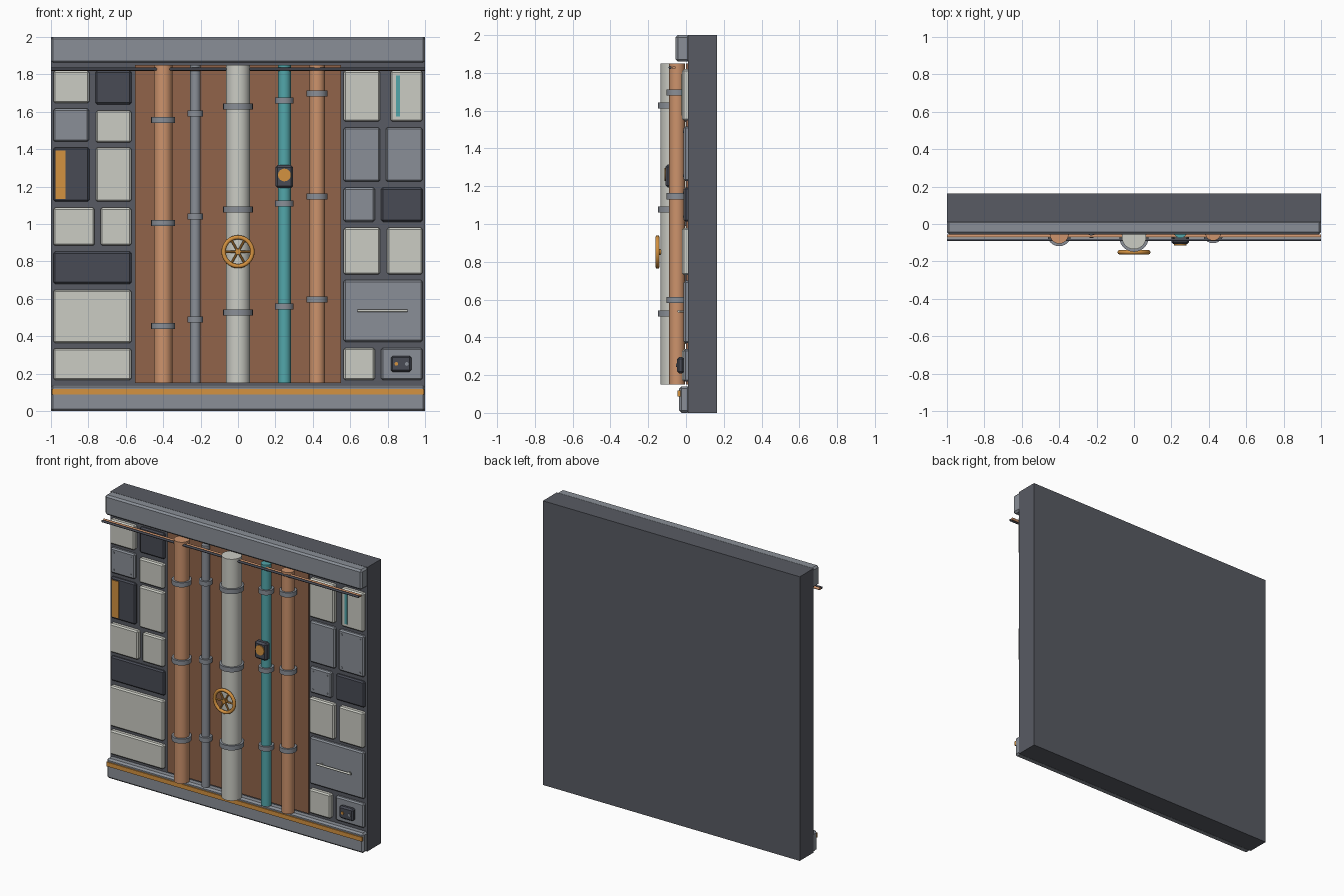
import bpy, bmesh, math
from mathutils import Matrix, Vector

if "Cube" in bpy.data.objects:
    bpy.data.objects.remove(bpy.data.objects["Cube"])


def material(name, rgb):
    m = bpy.data.materials.new(name)
    lin = [((c / 255 + 0.055) / 1.055) ** 2.4 for c in rgb]
    m.diffuse_color = (*lin, 1)
    m.use_nodes = True
    m.node_tree.nodes["Principled BSDF"].inputs["Base Color"].default_value = m.diffuse_color
    return m


LIGHT = material("off_white", (203, 204, 196))
GRAY = material("mid_gray", (138, 143, 151))
DARK = material("dark_slate", (72, 75, 85))
FRAME = material("frame_gray", (88, 91, 99))
COPPER = material("copper", (205, 147, 108))
BROWN = material("brown_backing", (145, 100, 74))
ORANGE = material("orange", (212, 146, 64))
TEAL = material("teal", (82, 166, 170))


def finish(bm, name, mat, smooth=False):
    me = bpy.data.meshes.new(name)
    bm.to_mesh(me)
    bm.free()
    me.materials.append(mat)
    ob = bpy.data.objects.new(name, me)
    bpy.context.collection.objects.link(ob)
    if smooth:
        bpy.ops.object.select_all(action='DESELECT')
        ob.select_set(True)
        bpy.context.view_layer.objects.active = ob
        bpy.ops.object.shade_smooth_by_angle(angle=math.radians(40))
    return ob


def box(name, mat, x, y, z, bevel=0):
    """Box from (min, max) ranges, optional chamfer."""
    bm = bmesh.new()
    bmesh.ops.create_cube(bm, size=1)
    for v in bm.verts:
        v.co = [(r[0] + r[1]) / 2 + c * (r[1] - r[0]) for r, c in zip((x, y, z), v.co)]
    if bevel:
        bmesh.ops.bevel(bm, geom=bm.edges[:], offset=bevel, segments=1, affect='EDGES')
    return finish(bm, name, mat)


def rod(name, mat, a, b, r, sides=24):
    """Capped cylinder between two points."""
    a, b = Vector(a), Vector(b)
    d = b - a
    mtx = Matrix.Translation((a + b) / 2) @ d.to_track_quat('Z', 'Y').to_matrix().to_4x4()
    bm = bmesh.new()
    bmesh.ops.create_cone(bm, cap_ends=True, segments=sides, radius1=r, radius2=r,
                          depth=d.length, matrix=mtx)
    return finish(bm, name, mat, True)


# Wall slab, backing and beams
box("wall_slab", FRAME, (-1, 1), (0.01, 0.163), (0, 2))
box("pipe_backing", BROWN, (-0.55, 0.55), (0.0, 0.02), (0.15, 1.85))
box("top_beam", GRAY, (-1, 1), (-0.055, 0.02), (1.86, 2), 0.012)
box("bottom_beam", GRAY, (-1, 1), (-0.036, 0.02), (0, 0.14), 0.012)
box("bottom_stripe", ORANGE, (-0.995, 0.995), (-0.044, -0.03), (0.088, 0.118))

# Wall panels: x0, x1, z0, z1 per colour
FRONT = {LIGHT: -0.02, GRAY: -0.012, DARK: -0.008}
L, R, ML, MR = -0.987, -0.57, 0.565, 0.987
panels = {
    LIGHT: [(L, -0.795, 1.647, 1.82), (-0.76, R, 1.435, 1.607), (-0.76, R, 1.12, 1.41),
            (L, -0.767, 0.884, 1.087), (-0.735, R, 0.884, 1.087), (L, R, 0.364, 0.648),
            (L, R, 0.166, 0.335), (ML, 0.76, 1.548, 1.82), (0.815, MR, 1.548, 1.82),
            (ML, 0.76, 0.73, 0.98), (0.797, MR, 0.73, 0.98), (ML, 0.732, 0.166, 0.337)],
    GRAY: [(L, -0.797, 1.44, 1.617), (ML, 0.76, 1.227, 1.516), (0.79, MR, 1.227, 1.516),
           (ML, 0.732, 1.012, 1.194), (ML, MR, 0.37, 0.70), (0.765, MR, 0.166, 0.337)],
    DARK: [(-0.762, R, 1.64, 1.82), (L, -0.795, 1.12, 1.41), (L, R, 0.68, 0.852),
           (0.765, MR, 1.012, 1.194)],
}
for mat, items in panels.items():
    for i, (x0, x1, z0, z1) in enumerate(items):
        box(f"{mat.name}_panel_{i}", mat, (x0, x1), (FRONT[mat], 0.02), (z0, z1), 0.009)

# Rivets on some gray panels
for p in (0, 2, 3):
    x0, x1, z0, z1 = panels[GRAY][p]
    for x in (x0 + 0.028, x1 - 0.028):
        for z in (z0 + 0.028, z1 - 0.028):
            rod("rivet", GRAY, (x, -0.01, z), (x, -0.016, z), 0.006, 8)

# Panel details: stripes, handle, switch box
box("orange_panel_stripe", ORANGE, (-0.977, -0.922), (-0.013, -0.006), (1.135, 1.393))
box("teal_panel_stripe", TEAL, (0.845, 0.867), (-0.025, -0.018), (1.575, 1.793))
rod("handle_bar", LIGHT, (0.64, -0.038, 0.537), (0.907, -0.038, 0.537), 0.007, 12)
for x in (0.665, 0.882):
    rod("handle_post", LIGHT, (x, -0.01, 0.537), (x, -0.038, 0.537), 0.005, 8)
box("switch_box", DARK, (0.817, 0.927), (-0.047, -0.01), (0.209, 0.295), 0.01)
for x, mat in ((0.847, ORANGE), (0.902, GRAY)):
    rod("switch_button", mat, (x, -0.04, 0.252), (x, -0.053, 0.252), 0.01, 12)

# Vertical pipes with three clamps each
pipes = [("left_copper", COPPER, -0.40, 0.05, 1.555), ("thin_gray", GRAY, -0.228, 0.028, 1.59),
         ("main_white", LIGHT, 0, 0.065, 1.627), ("teal", TEAL, 0.248, 0.035, 1.66),
         ("right_copper", COPPER, 0.423, 0.042, 1.697)]
for name, mat, x, r, top in pipes:
    y = -r - 0.005
    rod(name + "_pipe", mat, (x, y, 0.15), (x, y, 1.85), r)
    for i in range(3):
        z = top - 0.55 * i
        rod(name + "_clamp", GRAY, (x, y, z - 0.016), (x, y, z + 0.016), r + 0.014)

# Horizontal conduits under the top beam
rod("copper_conduit", COPPER, (-1, -0.064, 1.828), (1, -0.064, 1.828), 0.009, 10)
rod("dark_conduit", DARK, (-1, -0.084, 1.828), (1, -0.084, 1.828), 0.008, 10)

# Valve box on the teal pipe
box("valve_box", DARK, (0.2, 0.295), (-0.108, -0.06), (1.192, 1.315), 0.012)
rod("valve_dial", ORANGE, (0.248, -0.1, 1.262), (0.248, -0.115, 1.262), 0.034)

# Hand wheel on the main pipe
cz, wy, R1, R2 = 0.852, -0.151, 0.077, 0.0115
bm = bmesh.new()
rings = []
for i in range(32):
    a = 2 * math.pi * i / 32
    rings.append([bm.verts.new(((R1 + R2 * math.cos(b)) * math.cos(a), wy + R2 * math.sin(b),
                                cz + (R1 + R2 * math.cos(b)) * math.sin(a)))
                  for b in (2 * math.pi * j / 10 for j in range(10))])
for i in range(32):
    p, q = rings[i], rings[(i + 1) % 32]
    for j in range(10):
        k = (j + 1) % 10
        bm.faces.new((p[j], p[k], q[k], q[j]))
bmesh.ops.recalc_face_normals(bm, faces=bm.faces[:])
finish(bm, "wheel_rim", ORANGE, True)
for k in range(3):
    c, s = R1 * math.cos(k * math.pi / 3), R1 * math.sin(k * math.pi / 3)
    rod("wheel_spoke", ORANGE, (-c, wy, cz - s), (c, wy, cz + s), 0.006, 8)
rod("wheel_hub", ORANGE, (0, -0.12, cz), (0, -0.16, cz), 0.015, 16)
